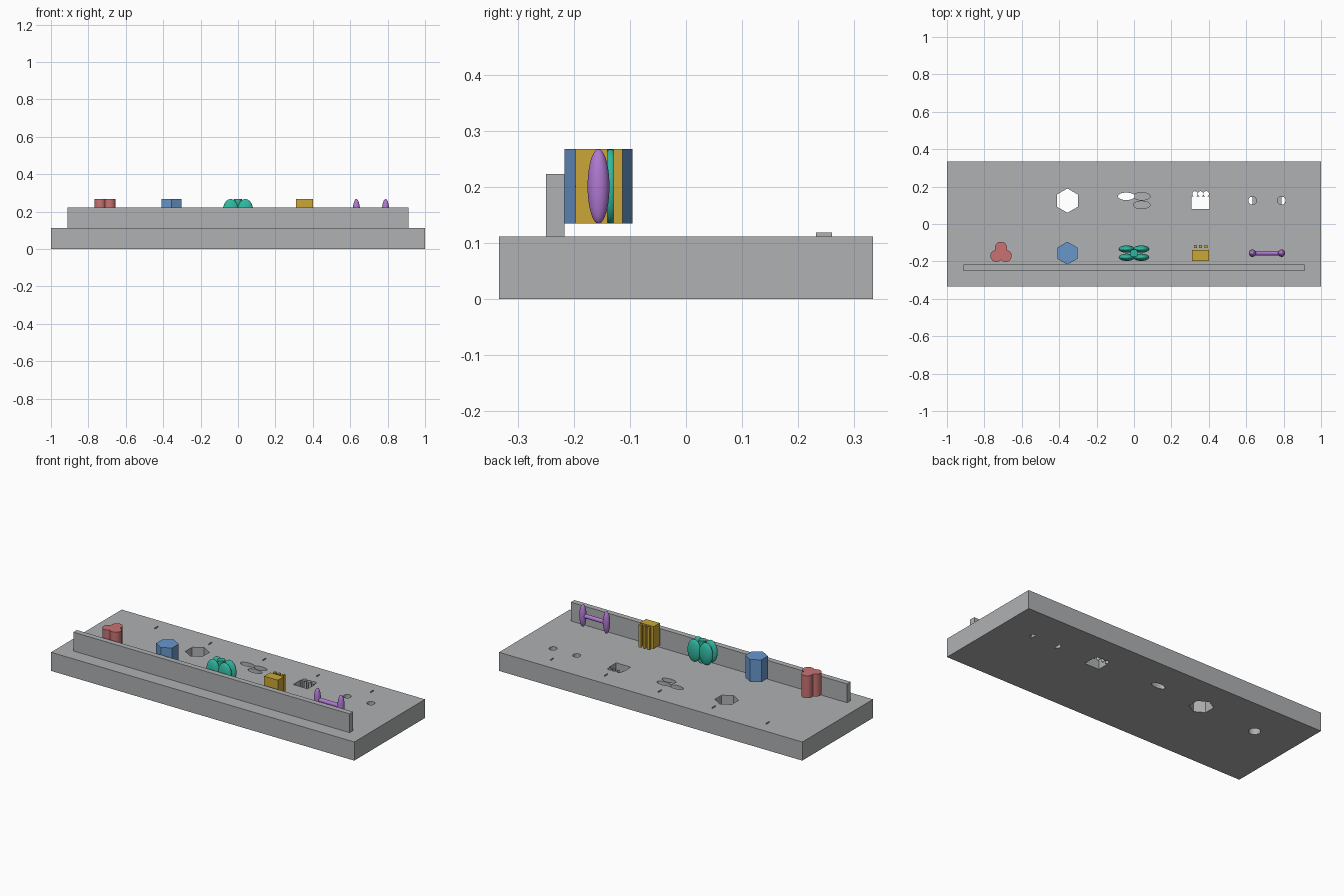
import bpy, bmesh
from math import pi, cos, sin
from mathutils import Matrix, Vector

if "Cube" in bpy.data.objects:
    bpy.data.objects.remove(bpy.data.objects["Cube"])


def material(name, rgb):
    m = bpy.data.materials.new(name)
    m.use_nodes = True
    m.diffuse_color = (*rgb, 1)
    m.node_tree.nodes["Principled BSDF"].inputs["Base Color"].default_value = (*rgb, 1)
    return m


grey = material("grey", (.43, .44, .45))
red = material("soft red", (.58, .17, .17))
blue = material("blue", (.14, .31, .60))
teal = material("teal", (.03, .48, .35))
gold = material("gold", (.60, .39, .04))
purple = material("purple", (.43, .19, .64))

BOARD = .111          # board thickness
ROW = -.156           # y of the pieces
HOLES = .125          # y of the holes
LOW, HIGH = .134, .267
MID, HALF = (LOW + HIGH) / 2, (HIGH - LOW) / 2
SLOTS = [-.711, -.356, 0, .356, .711]


def finish(name, bm, mat, smooth=False):
    mesh = bpy.data.meshes.new(name)
    bm.to_mesh(mesh)
    bm.free()
    ob = bpy.data.objects.new(name, mesh)
    bpy.context.collection.objects.link(ob)
    mesh.materials.append(mat)
    if smooth:
        bpy.ops.object.select_all(action='DESELECT')
        ob.select_set(True)
        bpy.context.view_layer.objects.active = ob
        bpy.ops.object.shade_smooth_by_angle()
    return ob


def add_box(bm, x0, x1, y0, y1, z0, z1):
    size = Matrix.Diagonal((x1 - x0, y1 - y0, z1 - z0, 1))
    place = Matrix.Translation(((x0 + x1) / 2, (y0 + y1) / 2, (z0 + z1) / 2))
    bmesh.ops.create_cube(bm, size=1, matrix=place @ size)


def add_egg(bm, x, y, rx, ry):
    m = Matrix.Translation((x, y, MID)) @ Matrix.Diagonal((rx, ry, HALF, 1))
    bmesh.ops.create_uvsphere(bm, u_segments=32, v_segments=20, radius=1, matrix=m)


def add_prism(bm, points, z0, z1):
    face = bm.faces.new([bm.verts.new((x, y, z0)) for x, y in points])
    top = bmesh.ops.extrude_face_region(bm, geom=[face])["geom"]
    verts = [v for v in top if isinstance(v, bmesh.types.BMVert)]
    bmesh.ops.translate(bm, verts=verts, vec=(0, 0, z1 - z0))
    bmesh.ops.recalc_face_normals(bm, faces=bm.faces)


def ring(x, y, rx, ry=None, n=32, start=0.0, sweep=2 * pi):
    ry = ry or rx
    count = n if sweep > 6 else n + 1
    return [(x + rx * cos(start + sweep * i / n), y + ry * sin(start + sweep * i / n))
            for i in range(count)]


# Board
bm = bmesh.new()
add_box(bm, -1, 1, -.333, .333, 0, BOARD)
board = finish("board", bm, grey)


def cut(points, z0=-.05, z1=.2):
    bm = bmesh.new()
    add_prism(bm, points, z0, z1)
    cutter = finish("cutter", bm, grey)
    cutter.hide_render = True
    mod = board.modifiers.new("hole", 'BOOLEAN')
    mod.operation, mod.solver, mod.object = 'DIFFERENCE', 'EXACT', cutter
    bpy.context.view_layer.objects.active = board
    bpy.ops.object.modifier_apply(modifier=mod.name)
    bpy.data.objects.remove(cutter)


# Holes in the board, one group per slot
cut(ring(-.736, .106, .032), z1=.09)
cut(ring(SLOTS[1], HOLES, .065, n=6, start=pi / 2))
cut(ring(-.041, HOLES + .023, .045, .020))
for side in (-1, 1):
    cut(ring(.041, HOLES + side * .023, .045, .020), z0=.03)
sx = SLOTS[3]
cut([(sx - .048, .08), (sx + .048, .08), (sx + .048, .148), (sx - .048, .148)])
for i in (-1, 0, 1):
    cut(ring(sx + i * .03, .161, .0145))
for side in (-1, 1):
    hx = SLOTS[4] + side * .078
    cut(ring(hx, HOLES, .022), z0=.05)
    cut(ring(hx, HOLES, .0215, n=16, start=-side * pi / 2, sweep=pi * .999))

# Upright rail
bm = bmesh.new()
add_box(bm, -.911, .911, -.25, -.217, BOARD, .223)
finish("rail", bm, grey)

# Thin upright tabs behind the holes
bm = bmesh.new()
for x in SLOTS:
    add_box(bm, x - .001, x + .001, .232, .26, BOARD, .118)
finish("tabs", bm, grey)

# Three-lobed piece
bm = bmesh.new()
for i in range(3):
    a = pi / 2 + i * 2 * pi / 3
    add_prism(bm, ring(SLOTS[0] + .029 * cos(a), ROW + .029 * sin(a), .032), LOW, HIGH)
finish("clover_piece", bm, red, True)

# Hexagonal piece
bm = bmesh.new()
add_prism(bm, ring(SLOTS[1], ROW, .061, n=6, start=pi / 2), LOW, HIGH)
finish("hexagon_piece", bm, blue)

# Four-petal piece with a round core
bm = bmesh.new()
for sx in (-1, 1):
    for sy in (-1, 1):
        add_egg(bm, sx * .039, ROW + sy * .022, .043, .0195)
add_prism(bm, ring(0, ROW, .021), LOW, HIGH)
finish("petal_piece", bm, teal, True)

# Block with three separate bars
bm = bmesh.new()
x = SLOTS[3]
add_box(bm, x - .045, x + .045, -.197, -.14, LOW, HIGH)
for i in (-1, 0, 1):
    add_box(bm, x + i * .028 - .008, x + i * .028 + .008, -.129, -.113, LOW, HIGH)
finish("comb_piece", bm, gold)

# Dumbbell of two tall eggs and a rod
bm = bmesh.new()
x = SLOTS[4]
for side in (-1, 1):
    add_egg(bm, x + side * .078, ROW, .0195, .0195)
turn = Matrix.Translation((x, ROW, MID)) @ Matrix.Rotation(pi / 2, 4, 'Y')
bmesh.ops.create_cone(bm, cap_ends=True, segments=32, radius1=.012, radius2=.012,
                      depth=.156, matrix=turn)
finish("dumbbell_piece", bm, purple, True)
